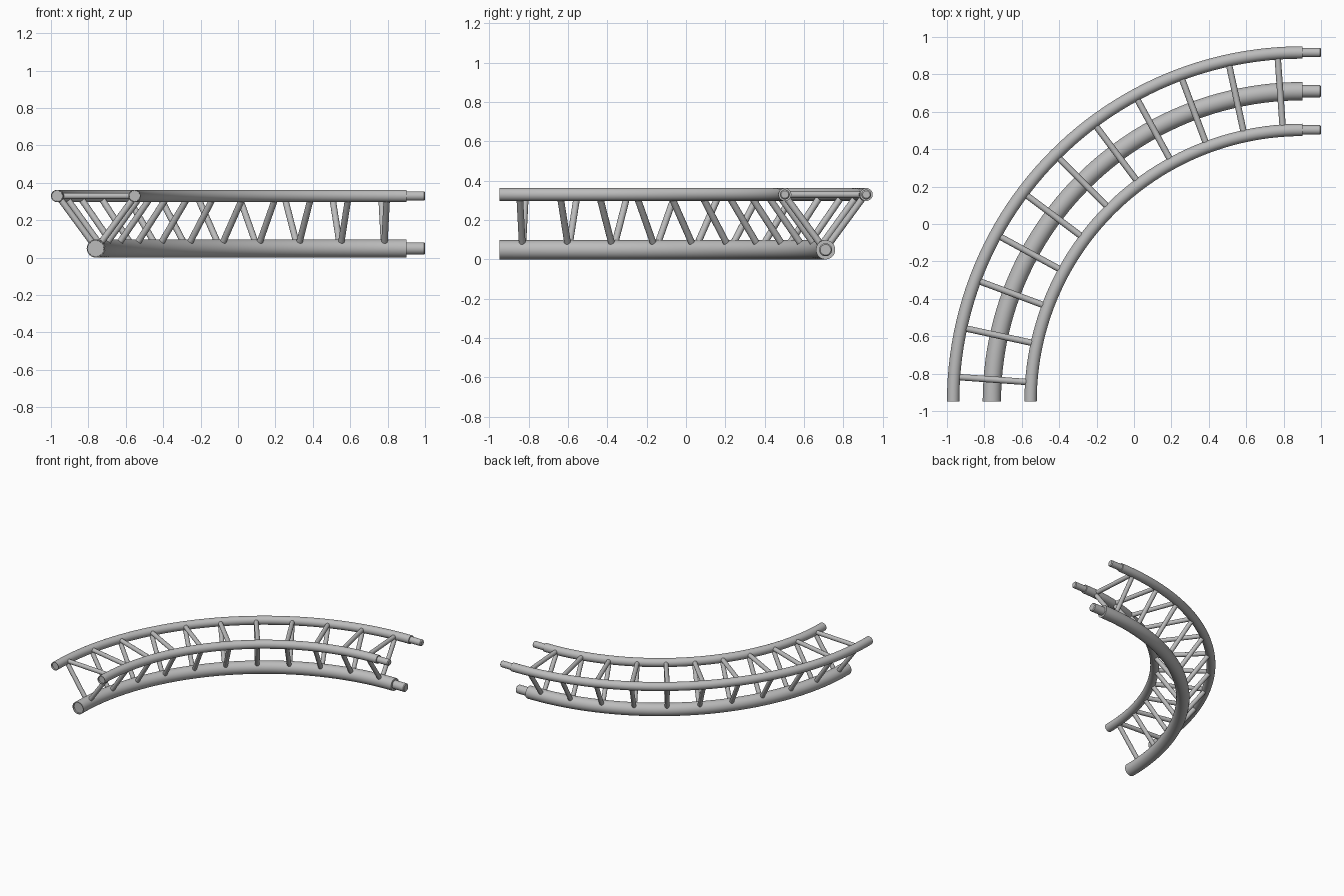
import bpy
import bmesh
from math import pi, sin, cos, radians
from mathutils import Vector, Matrix

if "Cube" in bpy.data.objects:
    bpy.data.objects.remove(bpy.data.objects["Cube"], do_unlink=True)

PIVOT = Vector((0.9, -0.95, 0))      # centre of the quarter-circle bend
STATIONS = 11                        # number of triangular brace frames

# name: (bend radius, height, tube radius, spigot radius)
CHORDS = {
    "outer": (1.867, 0.33, 0.033, 0.025),
    "inner": (1.453, 0.33, 0.033, 0.025),
    "lower": (1.66, 0.049, 0.049, 0.033),
}

metal = bpy.data.materials.new("grey aluminium")
metal.use_nodes = True
GREY = (0.5, 0.5, 0.5, 1)
metal.diffuse_color = GREY
metal.node_tree.nodes["Principled BSDF"].inputs["Base Color"].default_value = GREY


def finish(bm, name):
    bmesh.ops.recalc_face_normals(bm, faces=bm.faces)
    mesh = bpy.data.meshes.new(name)
    bm.to_mesh(mesh)
    bm.free()
    mesh.materials.append(metal)
    obj = bpy.data.objects.new(name, mesh)
    bpy.context.collection.objects.link(obj)
    bpy.ops.object.select_all(action="DESELECT")
    obj.select_set(True)
    bpy.context.view_layer.objects.active = obj
    bpy.ops.object.shade_smooth_by_angle(angle=radians(35))
    return obj


def on_bend(chord, angle):
    radius, height = CHORDS[chord][:2]
    return PIVOT + Vector((-radius * cos(angle), radius * sin(angle), height))


def add_rod(bm, start, end, radius, sides=16):
    axis = end - start
    place = Matrix.Translation((start + end) / 2) @ axis.to_track_quat("Z", "Y").to_matrix().to_4x4()
    return bmesh.ops.create_cone(bm, cap_ends=True, segments=sides, radius1=radius,
                                 radius2=radius, depth=axis.length, matrix=place)["verts"]


# Curved chord tubes: a circle spun through a quarter turn, with a shallow socket
for name, (bend, height, tube, spigot) in CHORDS.items():
    bm = bmesh.new()
    start = on_bend(name, 0)
    ring = bmesh.ops.create_circle(bm, segments=32, radius=tube,
                                   matrix=Matrix.Translation(start) @ Matrix.Rotation(pi / 2, 4, "X"))
    bmesh.ops.spin(bm, geom=ring["verts"] + bm.edges[:], cent=PIVOT, axis=(0, 0, 1),
                   angle=-pi / 2, steps=48)
    open_edges = [e for e in bm.edges if e.is_boundary]
    caps = bmesh.ops.holes_fill(bm, edges=open_edges, sides=0)["faces"]
    socket = min(caps, key=lambda f: f.calc_center_median().y)
    bmesh.ops.inset_individual(bm, faces=[socket], thickness=tube * 0.12)
    bmesh.ops.inset_individual(bm, faces=[socket], thickness=0.0005)
    bmesh.ops.translate(bm, verts=socket.verts[:], vec=(0, 0.012, 0))
    finish(bm, name + "_chord_tube")

    # Connecting spigot with a chamfered tip
    bm = bmesh.new()
    base = on_bend(name, pi / 2)
    add_rod(bm, base - Vector((0.02, 0, 0)), base + Vector((0.1, 0, 0)), spigot, 32)
    tip = [e for e in bm.edges if all(v.co.x > 0.95 for v in e.verts)]
    bmesh.ops.bevel(bm, geom=tip, offset=0.006, segments=1, affect="EDGES")
    finish(bm, name + "_spigot")

# Triangular brace frames spaced evenly round the bend
for name, a, b in (("top_rungs", "outer", "inner"),
                   ("outer_diagonals", "outer", "lower"),
                   ("inner_diagonals", "inner", "lower")):
    bm = bmesh.new()
    for i in range(STATIONS):
        angle = (i + 0.5) * pi / 2 / STATIONS
        add_rod(bm, on_bend(a, angle), on_bend(b, angle), 0.017)
    finish(bm, name)
